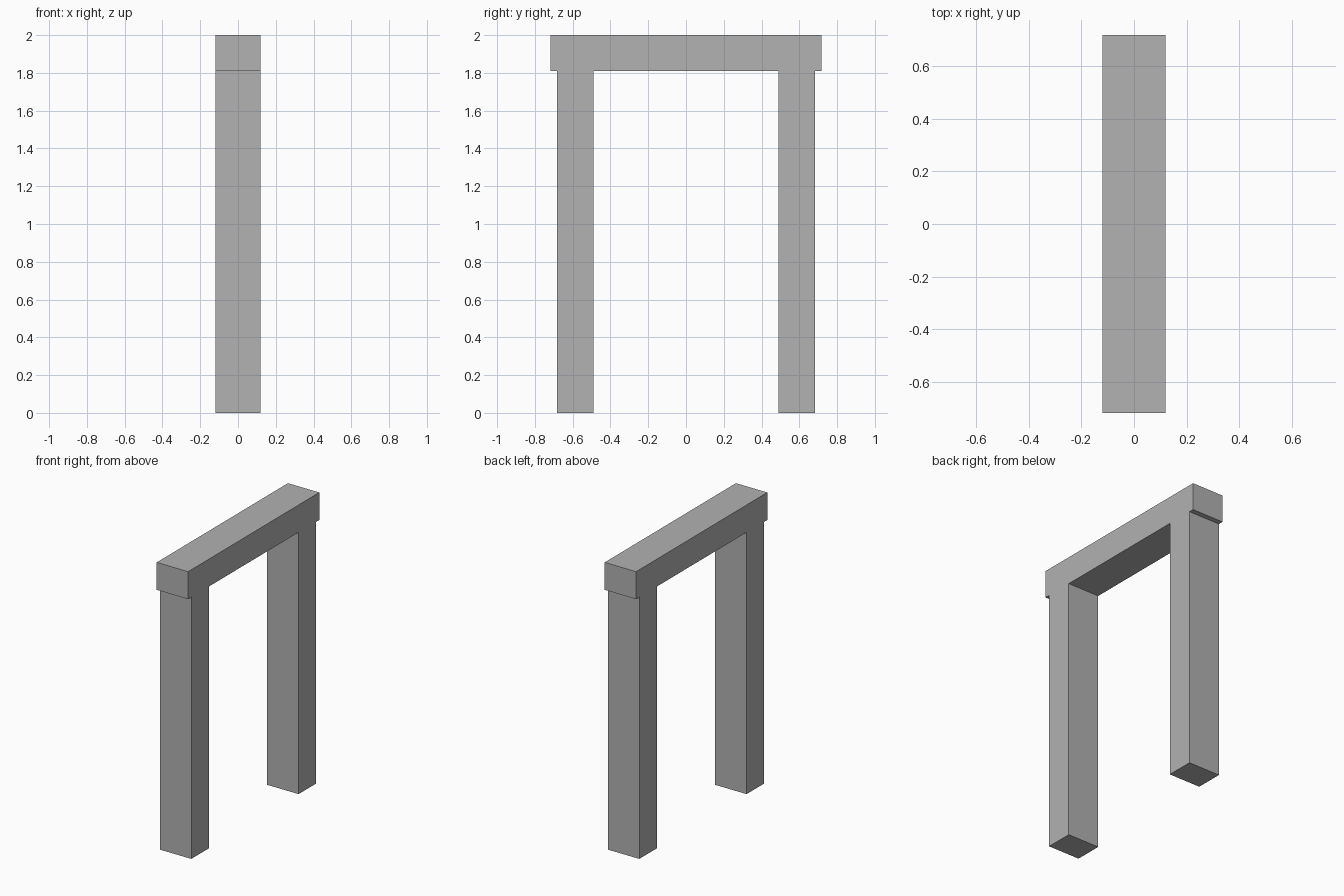
import bpy
import bmesh

default = bpy.data.objects.get("Cube")
if default:
    bpy.data.objects.remove(default, do_unlink=True)

# Single plain grey
GREY = (0.445, 0.445, 0.445, 1)
grey = bpy.data.materials.new("plain_grey")
grey.use_nodes = True
grey.diffuse_color = GREY
grey.node_tree.nodes["Principled BSDF"].inputs["Base Color"].default_value = GREY

HALF_WIDTH = 0.12
BEAM_BOTTOM = 1.81
TOP = 2.0


def block(name, y_range, z_range):
    """Flat-faced box across the full thickness of the frame."""
    (y0, y1), (z0, z1) = y_range, z_range
    bm = bmesh.new()
    bmesh.ops.create_cube(bm, size=1)
    bmesh.ops.scale(bm, vec=(2 * HALF_WIDTH, y1 - y0, z1 - z0), verts=bm.verts)
    bmesh.ops.translate(bm, vec=(0, (y0 + y1) / 2, (z0 + z1) / 2), verts=bm.verts)
    mesh = bpy.data.meshes.new(name)
    bm.to_mesh(mesh)
    bm.free()
    mesh.materials.append(grey)
    obj = bpy.data.objects.new(name, mesh)
    bpy.context.collection.objects.link(obj)
    return obj


# Top beam, overhanging the posts slightly
block("top_beam", (-0.717, 0.717), (BEAM_BOTTOM, TOP))

# Two upright posts
block("front_post", (-0.682, -0.491), (0, BEAM_BOTTOM))
block("back_post", (0.491, 0.682), (0, BEAM_BOTTOM))
